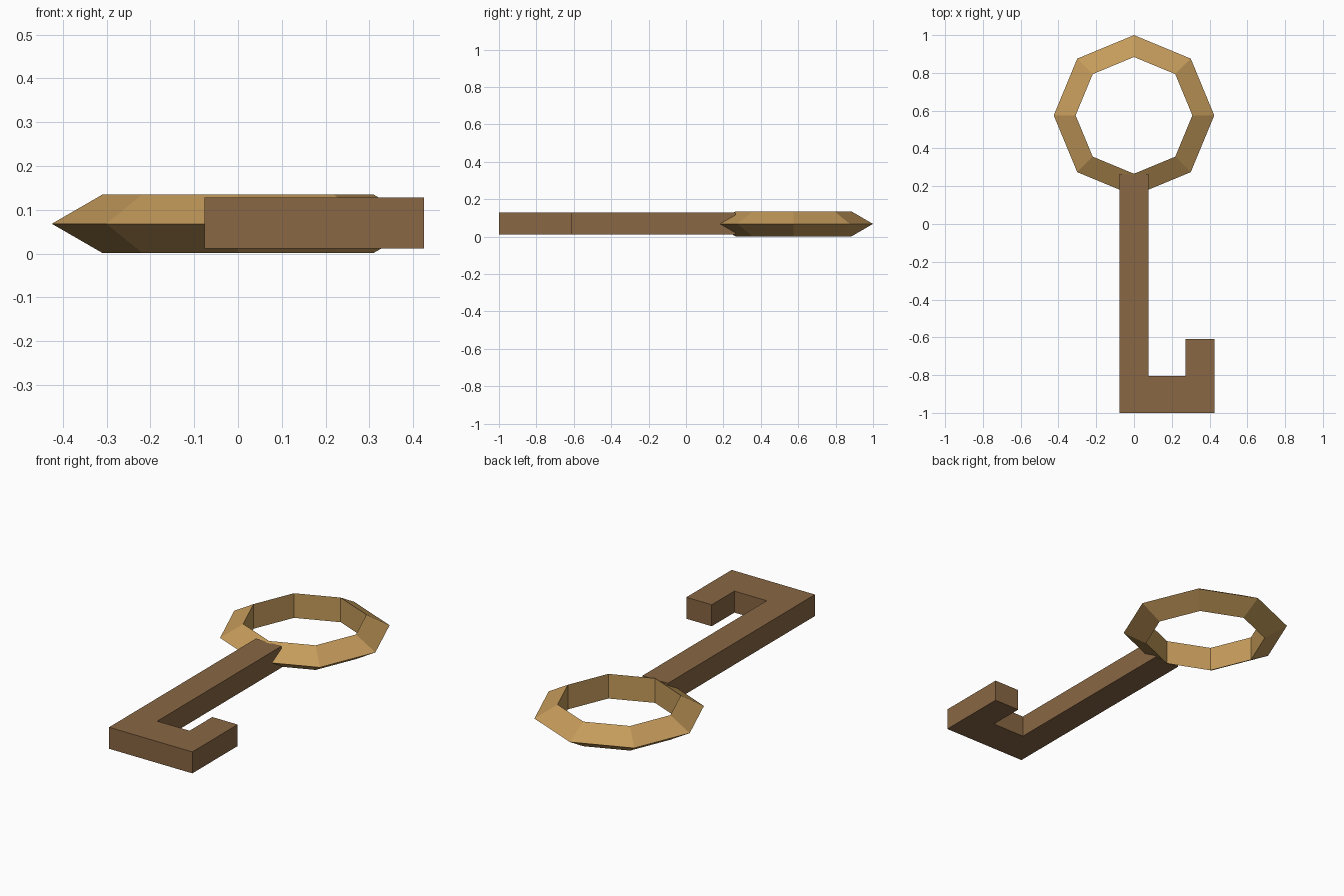
import bpy
import bmesh
import math

if "Cube" in bpy.data.objects:
    bpy.data.objects.remove(bpy.data.objects["Cube"])


def material(name, rgb):
    m = bpy.data.materials.new(name)
    m.diffuse_color = (*rgb, 1.0)
    m.use_nodes = True
    m.node_tree.nodes["Principled BSDF"].inputs["Base Color"].default_value = m.diffuse_color
    return m


def add_object(name, bm, mat):
    bmesh.ops.recalc_face_normals(bm, faces=bm.faces)
    mesh = bpy.data.meshes.new(name)
    bm.to_mesh(mesh)
    bm.free()
    mesh.materials.append(mat)
    obj = bpy.data.objects.new(name, mesh)
    bpy.context.collection.objects.link(obj)
    return obj


brass = material("brass", (0.56, 0.33, 0.105))
bronze = material("brown bronze", (0.25, 0.135, 0.058))

# Ring handle: eight-sided hoop with a triangular section, sharp edge outward
SIDES, CENTRE_Y = 8, 0.575
section = [(0.425, 0.068), (0.309, 0.135), (0.309, 0.001)]
bm = bmesh.new()
loops = []
for i in range(SIDES):
    a = math.tau * i / SIDES
    loops.append([bm.verts.new((r * math.cos(a), CENTRE_Y + r * math.sin(a), z))
                  for r, z in section])
for i in range(SIDES):
    p, q = loops[i], loops[(i + 1) % SIDES]
    for j in range(3):
        k = (j + 1) % 3
        bm.faces.new((p[j], q[j], q[k], p[k]))
add_object("ring_handle", bm, brass)

# Shaft with hooked bit: one flat outline extruded upward
outline = [(-0.077, -1.0), (0.425, -1.0), (0.425, -0.61), (0.272, -0.61),
           (0.272, -0.805), (0.077, -0.805), (0.077, 0.265), (-0.077, 0.265)]
bm = bmesh.new()
base = bm.faces.new([bm.verts.new((x, y, 0.011)) for x, y in outline])
top = bmesh.ops.extrude_face_region(bm, geom=[base], use_keep_orig=True)
bmesh.ops.translate(bm, vec=(0, 0, 0.117),
                    verts=[v for v in top["geom"] if isinstance(v, bmesh.types.BMVert)])
add_object("shaft_and_bit", bm, bronze)
